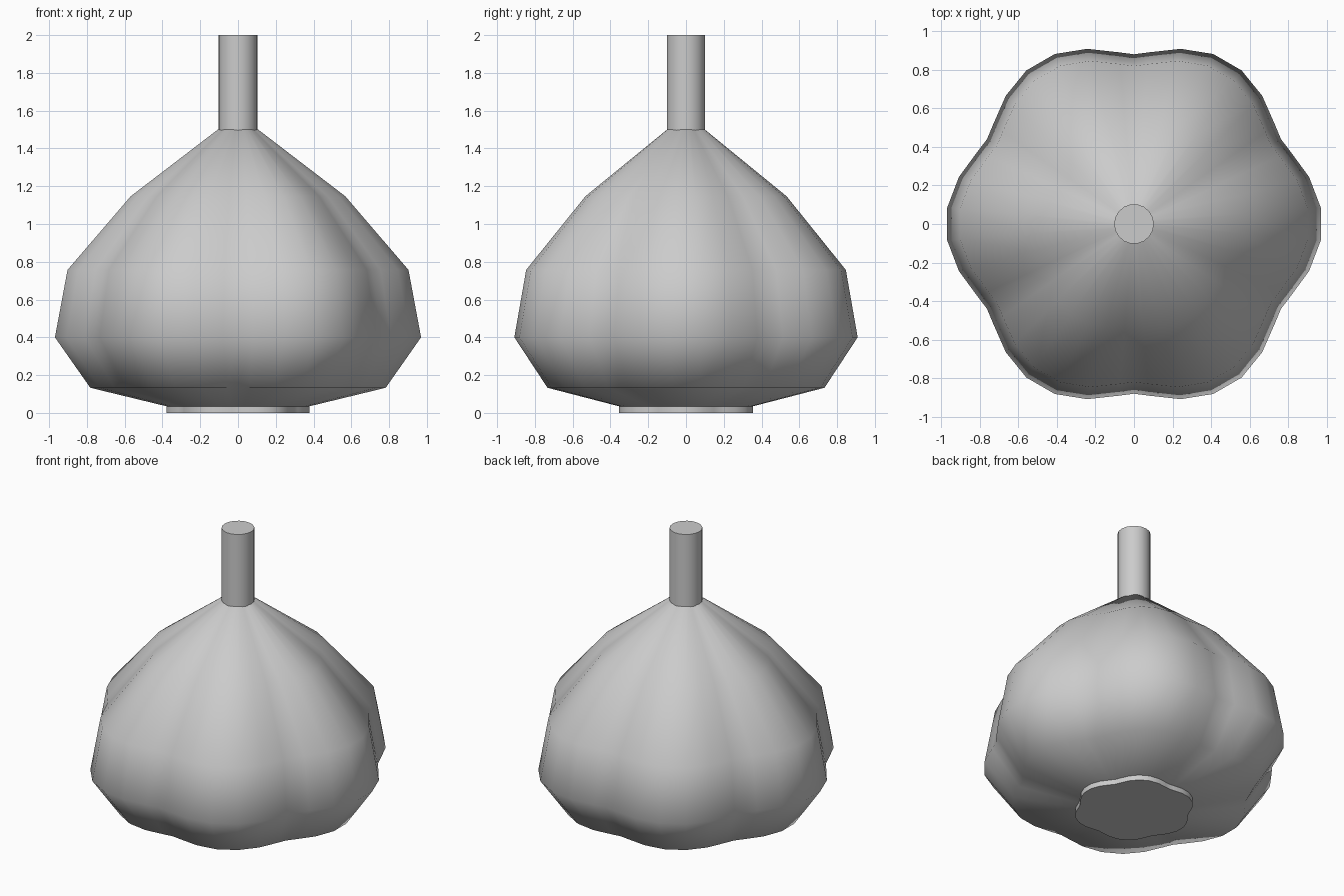
import bpy, bmesh
from math import cos, sin, radians

if "Cube" in bpy.data.objects:
    bpy.data.objects.remove(bpy.data.objects["Cube"])

# One clove outline: (angle from lobe centre, radius factor)
LOBE = [(-30, .905), (-25, .919), (-15, .967), (-5, 1), (5, 1), (15, .967), (25, .919)]
SECTION = [(radians(60 * k + a), f) for k in range(6) for a, f in LOBE]
CIRCLE = [(radians(20 * k), 1) for k in range(18)]


def loft(name, section, profile, angle):
    """Skin a scaled cross-section along z, capped at both ends."""
    bm = bmesh.new()
    rings = [[bm.verts.new((r * f * cos(a), r * f * sin(a), z)) for a, f in section]
             for r, z in profile]
    n = len(section)
    for lo, hi in zip(rings, rings[1:]):
        for i in range(n):
            j = (i + 1) % n
            bm.faces.new((lo[i], lo[j], hi[j], hi[i]))
    bm.faces.new(rings[0][::-1])
    bm.faces.new(rings[-1])
    mesh = bpy.data.meshes.new(name)
    bm.to_mesh(mesh)
    bm.free()
    obj = bpy.data.objects.new(name, mesh)
    bpy.context.collection.objects.link(obj)
    bpy.ops.object.select_all(action='DESELECT')
    obj.select_set(True)
    bpy.context.view_layer.objects.active = obj
    bpy.ops.object.shade_smooth_by_angle(angle=radians(angle))
    return obj


# Lobed bulb with its short root base
loft("garlic_bulb", SECTION,
     [(.38, 0), (.38, .035), (.785, .133), (.973, .4), (.906, .757), (.57, 1.147), (.107, 1.5)], 46)

# Round stem
loft("stem", CIRCLE, [(.103, 1.48), (.103, 2)], 40)
